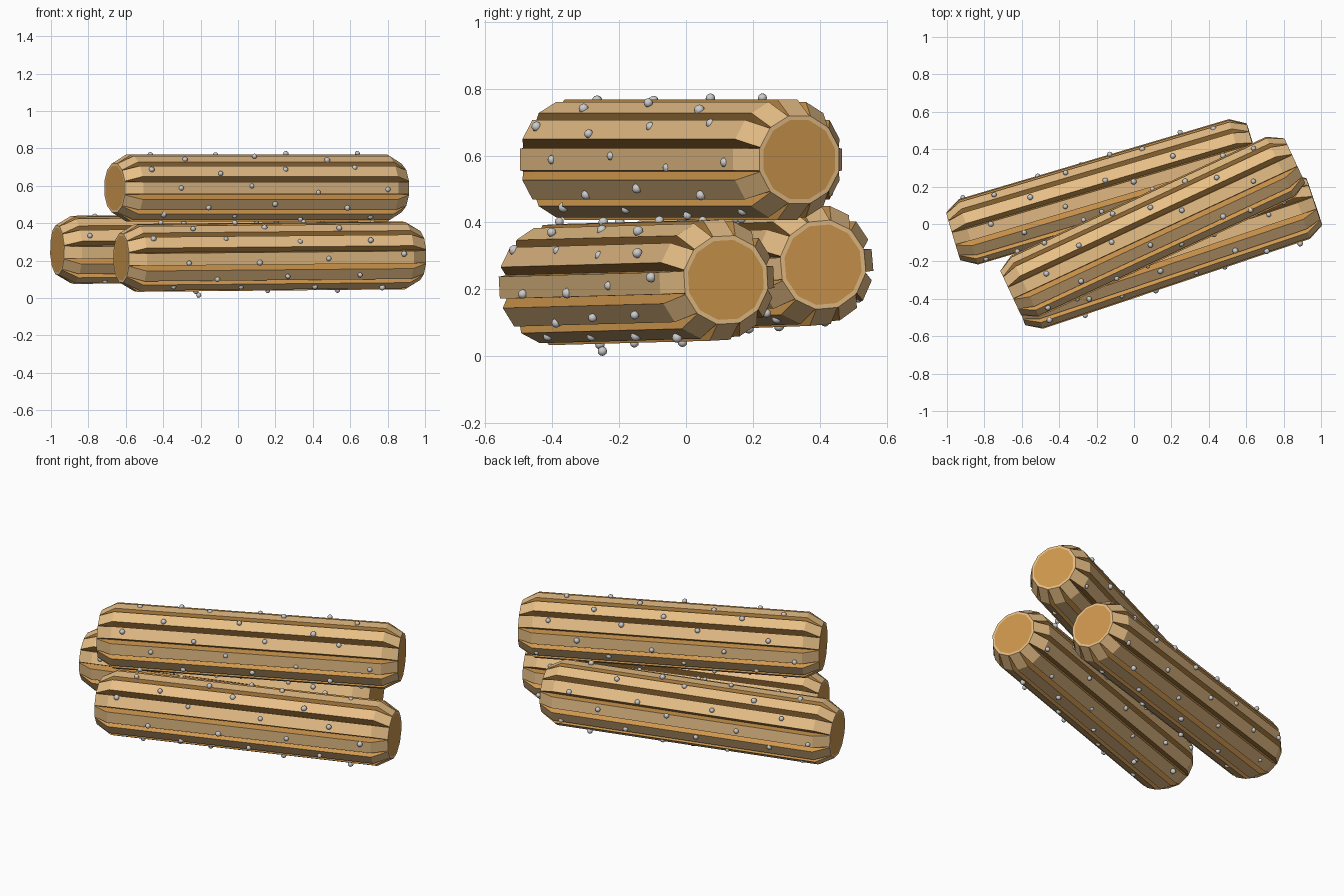
import bpy, bmesh, random
from math import sin, cos, pi, radians
from mathutils import Matrix, Vector, Euler

if "Cube" in bpy.data.objects:
    bpy.data.objects.remove(bpy.data.objects["Cube"])

random.seed(7)
TEETH, HALF, TAPER = 12, 0.838, 0.085


def material(name, rgb):
    m = bpy.data.materials.new(name)
    m.diffuse_color = (*rgb, 1)
    m.use_nodes = True
    m.node_tree.nodes["Principled BSDF"].inputs["Base Color"].default_value = m.diffuse_color
    return m


crust = material("crust", (0.80, 0.52, 0.24))
dough = material("dough", (0.62, 0.31, 0.075))


def add_object(name, bm, matrix, mats=()):
    mesh = bpy.data.meshes.new(name)
    bm.to_mesh(mesh)
    bm.free()
    for m in mats:
        mesh.materials.append(m)
    ob = bpy.data.objects.new(name, mesh)
    bpy.context.collection.objects.link(ob)
    ob.matrix_world = matrix
    return ob


def ring(bm, x, top, half_w, valley):
    """Toothed section: two tip points and one valley point per tooth."""
    pts = []
    for k in range(TEETH):
        a = 2 * pi * k / TEETH
        for r, t in ((top, -half_w), (top, half_w)):
            pts.append((x, r * cos(a) - t * sin(a), r * sin(a) + t * cos(a)))
        b = a + pi / TEETH
        pts.append((x, valley * cos(b), valley * sin(b)))
    return [bm.verts.new(p) for p in pts]


def ridged_stick(name, matrix):
    bm = bmesh.new()
    cap, end, body = (0.118, 0.030, 0.121), (0.131, 0.033, 0.1345), (0.18, 0.033, 0.135)
    stations = [(-HALF, cap), (-HALF, end), (-HALF + TAPER, body),
                (HALF - TAPER, body), (HALF, end), (HALF, cap)]
    rings = [ring(bm, x, *p) for x, p in stations]
    n = len(rings[0])
    for s, (a, b) in enumerate(zip(rings, rings[1:])):
        for i in range(n):
            j = (i + 1) % n
            f = bm.faces.new((a[i], a[j], b[j], b[i]))
            # ridge tops and end rims are crust, groove walls are dough
            f.material_index = 0 if (i % 3 == 0 or s in (0, 4)) else 1
    for r in (rings[0], rings[-1]):
        bm.faces.new(r).material_index = 1
    bmesh.ops.recalc_face_normals(bm, faces=bm.faces)
    return add_object(name, bm, matrix, (crust, dough))


def grains(name, matrix, count=44, extra=()):
    """Sugar grains scattered over the ridge tops."""
    spots = list(extra)
    for i in range(count):
        x = -0.74 + 1.48 * (i + random.random()) / count
        a = 2 * pi * (i * 5 % TEETH) / TEETH + random.uniform(-0.14, 0.14)
        r = random.uniform(0.176, 0.19)
        spots.append((x, r * cos(a), r * sin(a)))
    bm = bmesh.new()
    for p in spots:
        bmesh.ops.create_icosphere(bm, subdivisions=2, radius=random.uniform(0.013, 0.016),
                                   matrix=Matrix.Translation(p))
    ob = add_object(name, bm, matrix)
    for f in ob.data.polygons:
        f.use_smooth = True


# name, centre, roll, tilt, heading (degrees)
sticks = [
    ("back_stick", (-0.163, 0.172, 0.265), 5, -0.6, 16.5),
    ("front_stick", (0.17, -0.148, 0.221), 3, -0.5, 18.6),
    ("top_stick", (0.10, -0.015, 0.588), 0, 0, 25),
]
for name, centre, roll, tilt, heading in sticks:
    rot = Euler([radians(v) for v in (roll, tilt, heading)]).to_matrix().to_4x4()
    m = Matrix.Translation(centre) @ rot
    ridged_stick(name, m)
    # one grain under the front stick touches the ground
    extra = [m.inverted() @ Vector((-0.21, -0.25, 0.015))] if name == "front_stick" else []
    grains(name + "_grains", m, extra=extra)
